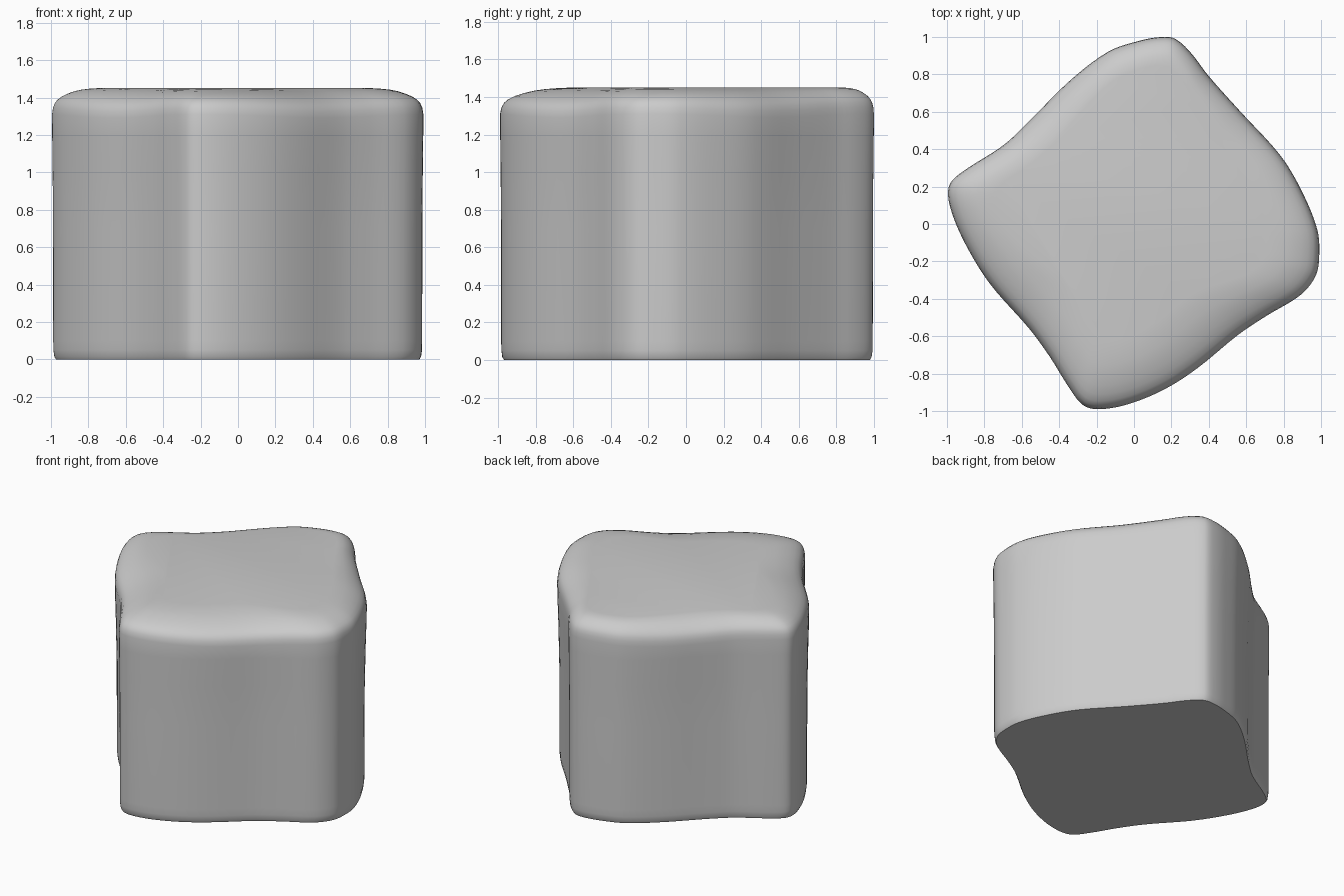
import bpy, bmesh, math
from mathutils import Vector
from mathutils.geometry import interpolate_bezier

default = bpy.data.objects.get("Cube")
if default:
    bpy.data.objects.remove(default, do_unlink=True)

# Pinwheel shaped footprint, clockwise from the back corner
FOOTPRINT = [
    (.22, .99), (.3, .92), (.4, .79), (.57, .6), (.78, .37), (.89, .19),
    (.98, -.03), (.99, -.18), (.97, -.28), (.89, -.38), (.71, -.49),
    (.56, -.59), (.34, -.77), (.17, -.88), (-.02, -.96), (-.18, -.99),
    (-.27, -.97), (-.35, -.87), (-.45, -.71), (-.56, -.56), (-.77, -.32),
    (-.9, -.11), (-.98, .08), (-.99, .2), (-.93, .27), (-.7, .42),
    (-.57, .54), (-.35, .76), (-.14, .92), (.03, .98), (.15, 1)]
STEPS = 5
TOP = 1.45


def smooth_loop(points):
    """Closed smooth curve through all the points."""
    pts = [Vector((x, y, 0)) for x, y in points]
    n = len(pts)
    loop = []
    for i in range(n):
        before, a, b, after = (pts[(i + k) % n] for k in (-1, 0, 1, 2))
        reach = (b - a).length / 3
        handle_a = a + (b - before).normalized() * reach
        handle_b = b - (after - a).normalized() * reach
        loop += interpolate_bezier(a, handle_a, handle_b, b, STEPS + 1)[:-1]
    return loop


def side(point):
    """0 at the four corners, 1 in the middle of the four sides."""
    angle = math.atan2(point.y, point.x)
    return .5 - .5 * math.cos(4 * (angle + math.radians(12)))


def softness(point):
    """Width of the rounded top rim, widest towards the front."""
    angle = math.atan2(point.y, point.x)
    return .26 + .11 * math.cos(angle + math.radians(90)) + .05 * side(point)


outline = smooth_loop(FOOTPRINT)
bm = bmesh.new()


def ring(height, inset):
    return [bm.verts.new((p.x * (1 - inset(p)), p.y * (1 - inset(p)), height(p)))
            for p in outline]


# Base edge and wall, which narrows slightly towards the bottom
rings = []
for z, edge, taper in ((0, .015, 1), (.015, .006, 1), (.05, .001, 1), (.1, 0, 1),
                       (.7, 0, .9), (1, 0, .5), (1.2, 0, .1)):
    rings.append(ring(lambda p: z,
                      lambda p: edge + taper * (.006 + .014 * side(p))))

# Rounded rim rising to the flat top, dipping a little along the sides
for share, z in ((0, 1.31), (.02, 1.345), (.06, 1.37), (.12, 1.388), (.22, 1.406),
                 (.35, 1.421), (.5, 1.434), (.65, 1.442), (.82, 1.447), (1, TOP)):
    rings.append(ring(lambda p: z - .018 * side(p) * (1 - share),
                      lambda p: share * softness(p)))

count = len(outline)
for low, high in zip(rings, rings[1:]):
    for i in range(count):
        j = (i + 1) % count
        bm.faces.new((low[i], low[j], high[j], high[i]))
bm.faces.new(rings[0])
bm.faces.new(rings[-1])
bmesh.ops.recalc_face_normals(bm, faces=bm.faces)

mesh = bpy.data.meshes.new("soft_block")
bm.to_mesh(mesh)
bm.free()
block = bpy.data.objects.new("soft_block", mesh)
bpy.context.collection.objects.link(block)

# Plain grey finish
grey = bpy.data.materials.new("plain_grey")
grey.use_nodes = True
colour = (.6, .6, .6, 1)
grey.diffuse_color = colour
grey.node_tree.nodes["Principled BSDF"].inputs["Base Color"].default_value = colour
mesh.materials.append(grey)

bpy.context.view_layer.objects.active = block
block.select_set(True)
bpy.ops.object.shade_smooth_by_angle(angle=math.radians(40))
